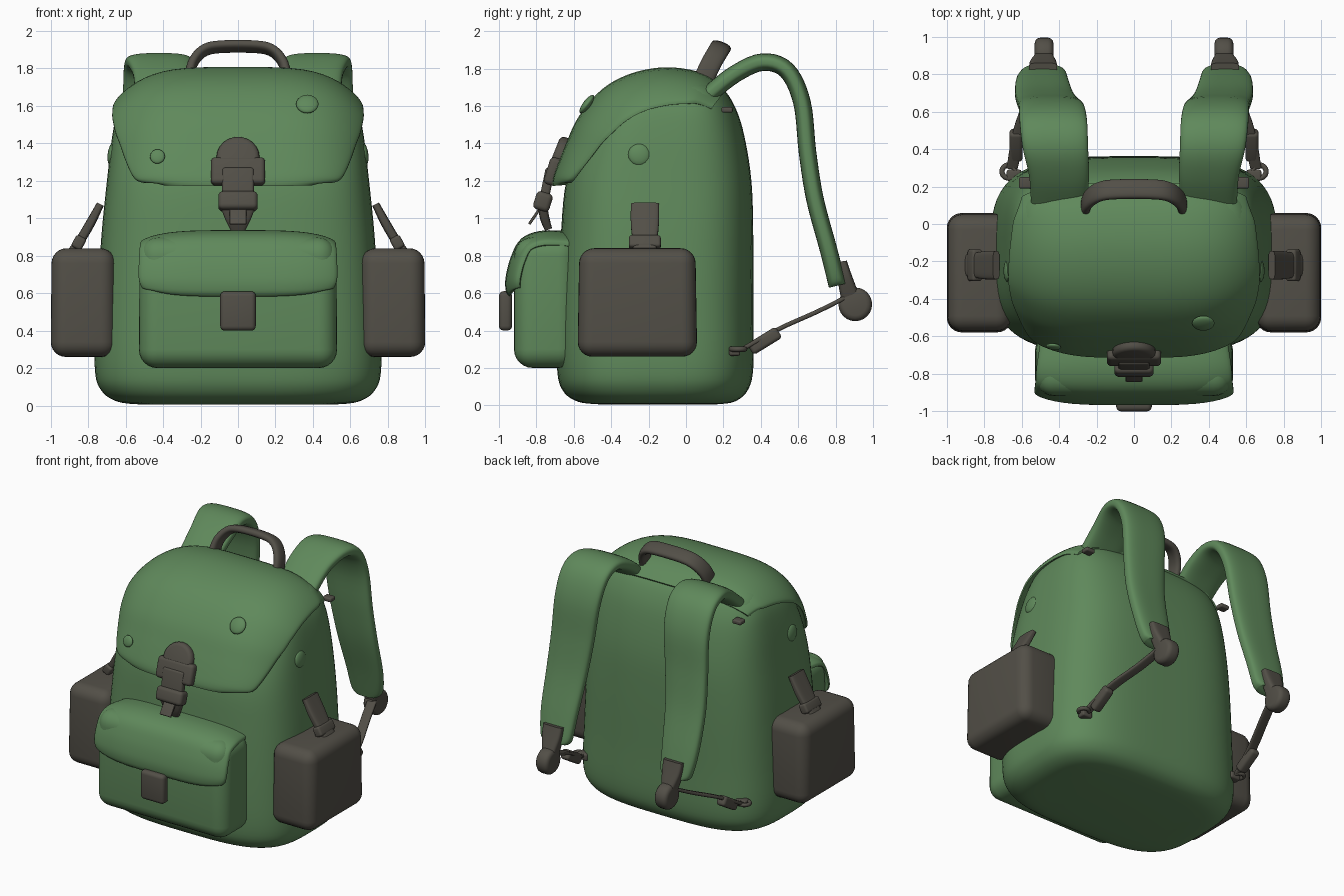
import bpy, bmesh, math
from mathutils import Vector, Matrix

old = bpy.data.objects.get("Cube")
if old:
    bpy.data.objects.remove(old, do_unlink=True)


def make_material(name, rgb):
    mat = bpy.data.materials.new(name)
    mat.use_nodes = True
    mat.diffuse_color = (*rgb, 1)
    mat.node_tree.nodes["Principled BSDF"].inputs["Base Color"].default_value = (*rgb, 1)
    return mat


GREEN = make_material("green canvas", (0.115, 0.25, 0.105))
DARK = make_material("dark trim", (0.085, 0.078, 0.063))
X, Y, Z = Vector((1, 0, 0)), Vector((0, 1, 0)), Vector((0, 0, 1))


def finish(bm, name, mat):
    bmesh.ops.recalc_face_normals(bm, faces=bm.faces)
    mesh = bpy.data.meshes.new(name)
    bm.to_mesh(mesh)
    bm.free()
    mesh.materials.append(mat)
    obj = bpy.data.objects.new(name, mesh)
    bpy.context.collection.objects.link(obj)
    bpy.ops.object.select_all(action="DESELECT")
    obj.select_set(True)
    bpy.context.view_layer.objects.active = obj
    bpy.ops.object.shade_smooth_by_angle(angle=math.radians(50))
    return obj


def smooth_rows(rows, steps):
    """Catmull-Rom interpolation of rows of numbers."""
    out = []
    last = len(rows) - 1
    for i in range(last):
        quad = [rows[max(0, min(last, i + k))] for k in (-1, 0, 1, 2)]
        for s in range(steps):
            t = s / steps
            out.append([b + t * (c - a + t * (2*a - 5*b + 4*c - d + t * (3*(b - c) + d - a))) / 2
                        for a, b, c, d in zip(*quad)])
    return out + [list(rows[-1])]


def sweep(name, mat, rows, axis=X, normal=None, power=4, sides=40, steps=5):
    """Rounded section along a path; rows are x, y, z, half width, half depth, edge droop."""
    rows = smooth_rows(rows, steps)
    path = [Vector(r[:3]) for r in rows]
    bm = bmesh.new()
    rings = []
    for i, row in enumerate(rows):
        tangent = path[min(i + 1, len(path) - 1)] - path[max(i - 1, 0)]
        across = normal or tangent.cross(axis).normalized()
        width, depth = row[3:5]
        droop = row[5] if len(row) > 5 else 0
        ring = []
        for k in range(sides):
            a = math.tau * (k + 0.5) / sides
            u, v = [math.copysign(abs(f(a)) ** (2 / power), f(a)) for f in (math.cos, math.sin)]
            ring.append(bm.verts.new(path[i] + axis * (u * width)
                                     + across * (v * depth - droop * abs(u) ** power)))
        rings.append(ring)
    for low, high in zip(rings, rings[1:]):
        for k in range(sides):
            n = (k + 1) % sides
            bm.faces.new((low[k], low[n], high[n], high[k]))
    bm.faces.new(rings[0])
    bm.faces.new(rings[-1])
    return finish(bm, name, mat)


def box(name, mat, center, size, bevel, tilt=0, axis="X", taper=1, segments=4):
    """Rounded box, optionally narrower at the top and tilted about one axis."""
    bm = bmesh.new()
    bmesh.ops.create_cube(bm, size=1)
    for v in bm.verts:
        f = taper if v.co.z > 0 else 1
        v.co = Vector((v.co.x * size[0] * f, v.co.y * size[1] * f, v.co.z * size[2]))
    bmesh.ops.bevel(bm, geom=bm.edges[:], offset=bevel, segments=segments,
                    profile=0.5, affect="EDGES", clamp_overlap=True)
    bm.transform(Matrix.Translation(center) @ Matrix.Rotation(tilt, 4, axis))
    return finish(bm, name, mat)


def disc(name, mat, center, radius, depth, facing):
    bm = bmesh.new()
    bmesh.ops.create_cone(bm, cap_ends=True, segments=24, radius1=radius, radius2=radius, depth=depth)
    rims = [e for e in bm.edges if abs(e.verts[0].co.z - e.verts[1].co.z) < depth / 2]
    bmesh.ops.bevel(bm, geom=rims, offset=depth * 0.3, segments=3, profile=0.5, affect="EDGES")
    bm.transform(Matrix.Translation(center) @ Vector(facing).to_track_quat("Z", "Y").to_matrix().to_4x4())
    return finish(bm, name, mat)


def snap(name, center, facing, radius=0.06):
    bm = bmesh.new()
    bmesh.ops.create_uvsphere(bm, u_segments=20, v_segments=10, radius=radius)
    bmesh.ops.scale(bm, vec=(1, 1, 0.35), verts=bm.verts)
    bm.transform(Matrix.Translation(center) @ Vector(facing).to_track_quat("Z", "Y").to_matrix().to_4x4())
    return finish(bm, name, GREEN)


def ring(name, center, radius, thickness, axis):
    bm = bmesh.new()
    center = Vector(center)
    side = axis.orthogonal().normalized()
    other = axis.cross(side)
    loops = []
    for i in range(20):
        a = math.tau * i / 20
        out = side * math.cos(a) + other * math.sin(a)
        loops.append([bm.verts.new(center + out * (radius + thickness * math.cos(b))
                                   + axis * (thickness * math.sin(b)))
                      for b in (math.tau * j / 8 for j in range(8))])
    for i in range(20):
        for j in range(8):
            p, q, n = loops[i], loops[(i + 1) % 20], (j + 1) % 8
            bm.faces.new((p[j], q[j], q[n], p[n]))
    return finish(bm, name, DARK)


# Main bag: height, half width, front, back
levels = [(0.005, 0.5, -0.46, 0.16), (0.02, 0.64, -0.58, 0.26), (0.08, 0.73, -0.66, 0.33),
          (0.2, 0.765, -0.69, 0.36), (0.5, 0.755, -0.69, 0.36), (0.9, 0.73, -0.67, 0.36),
          (1.2, 0.7, -0.64, 0.35), (1.45, 0.67, -0.55, 0.31), (1.6, 0.635, -0.45, 0.26),
          (1.7, 0.57, -0.33, 0.19), (1.76, 0.42, -0.2, 0.08)]
sweep("main_bag", GREEN, [(0, (f + b) / 2, z, w, (b - f) / 2) for z, w, f, b in levels],
      normal=Y, power=3.4, sides=72)

# Top flap draped over the bag: y, z, half width, droop
drape = [(0.2, 1.67, 0.6, 0.1), (0.08, 1.75, 0.64, 0.14), (-0.1, 1.78, 0.66, 0.17),
         (-0.28, 1.75, 0.67, 0.18), (-0.43, 1.67, 0.67, 0.18), (-0.55, 1.53, 0.65, 0.16),
         (-0.62, 1.38, 0.61, 0.12), (-0.67, 1.25, 0.56, 0.08), (-0.685, 1.2, 0.5, 0.06),
         (-0.685, 1.175, 0.4, 0.03)]
sweep("top_flap", GREEN, [(0, y, z, w, 0.028, d) for y, z, w, d in drape], sides=56)

# Front pocket and its flap
box("front_pocket", GREEN, (0, -0.75, 0.55), (1.06, 0.34, 0.7), 0.1, taper=0.99, segments=6)
cover = [(-0.62, 0.9, 0.5), (-0.76, 0.905, 0.52), (-0.86, 0.87, 0.525), (-0.91, 0.78, 0.53),
         (-0.935, 0.68, 0.53), (-0.935, 0.62, 0.51), (-0.925, 0.605, 0.48)]
sweep("front_pocket_flap", GREEN, [(0, y, z, w, 0.03, 0.04) for y, z, w in cover])
box("front_pocket_tab", DARK, (0, -0.965, 0.505), (0.19, 0.07, 0.21), 0.025)

# Main buckle
disc("buckle_round_tab", DARK, (0, -0.67, 1.32), 0.115, 0.09, (0, -1, 0.4))
box("buckle_plate", DARK, (0, -0.71, 1.25), (0.29, 0.07, 0.15), 0.025, -0.3)
box("buckle_strap", DARK, (0, -0.745, 1.17), (0.17, 0.05, 0.2), 0.015, -0.2)
box("buckle_body", DARK, (0, -0.765, 1.09), (0.21, 0.09, 0.1), 0.025, -0.3)
sweep("buckle_tip", DARK, [(0, -0.77, 1.08, 0.1, 0.025), (0, -0.755, 1.0, 0.07, 0.025),
                           (0, -0.735, 0.94, 0.04, 0.02)])
box("buckle_prong", DARK, (0, -0.81, 1.01), (0.09, 0.015, 0.1), 0.005, -0.6)

# Carry handle
arch = [(-0.26, 0.09, 1.73), (-0.245, 0.13, 1.82), (-0.19, 0.17, 1.89), (-0.1, 0.185, 1.915),
        (0.1, 0.185, 1.915), (0.19, 0.17, 1.89), (0.245, 0.13, 1.82), (0.26, 0.09, 1.73)]
sweep("carry_handle", DARK, [(*p, 0.055, 0.026) for p in arch],
      axis=Vector((0, 0.93, -0.36)).normalized(), power=2.6, sides=20)

# Small snaps on the flap
snap("flap_upper_snap", (0.37, -0.53, 1.61), (0, -0.8, 0.6))
snap("flap_lower_snap", (-0.43, -0.655, 1.33), (-0.1, -1, 0.3), 0.04)

# Parts repeated on both sides
for side, label in ((1, "left"), (-1, "right")):
    # Side pocket with its closing strap
    box(label + "_side_pocket", DARK, (side * 0.825, -0.26, 0.55), (0.35, 0.64, 0.58), 0.08,
        taper=0.97, segments=6)
    sweep(label + "_side_pocket_strap", DARK,
          [(side * 0.9, -0.22, 0.8, 0.06, 0.025), (side * 0.85, -0.22, 0.87, 0.065, 0.025),
           (side * 0.79, -0.22, 0.97, 0.075, 0.025), (side * 0.735, -0.22, 1.075, 0.075, 0.02)], axis=Y)
    box(label + "_side_pocket_clip", DARK, (side * 0.85, -0.22, 0.87), (0.06, 0.17, 0.07), 0.015,
        -side * 0.5, "Y")
    snap(label + "_side_snap", (side * 0.675, -0.25, 1.34), (side, 0, 0.1))
    box(label + "_side_loop", DARK, (side * 0.58, 0.22, 1.58), (0.07, 0.06, 0.03), 0.01)

    # Padded shoulder strap: x, y, z, half width
    pad = [(0.4, 0.12, 1.66, 0.15), (0.4, 0.26, 1.77, 0.16), (0.42, 0.41, 1.835, 0.175),
           (0.43, 0.54, 1.79, 0.18), (0.44, 0.62, 1.62, 0.175), (0.46, 0.65, 1.35, 0.165),
           (0.48, 0.69, 1.1, 0.155), (0.49, 0.76, 0.84, 0.14), (0.485, 0.8, 0.68, 0.12),
           (0.485, 0.81, 0.64, 0.09)]
    sweep(label + "_shoulder_strap", GREEN, [(side * x, y, z, w, 0.047) for x, y, z, w in pad], power=3)

    # Strap end fitting
    sweep(label + "_strap_end", DARK,
          [(side * 0.485, 0.835, 0.77, 0.075, 0.025), (side * 0.485, 0.85, 0.68, 0.07, 0.04),
           (side * 0.48, 0.88, 0.57, 0.045, 0.05)])
    disc(label + "_strap_eyelet", DARK, (side * 0.48, 0.905, 0.54), 0.09, 0.1, (1, 0, 0))

    # Adjusting webbing, slider and anchor ring
    sweep(label + "_webbing", DARK,
          [(side * 0.49, 0.86, 0.58, 0.035, 0.012), (side * 0.54, 0.7, 0.5, 0.035, 0.012),
           (side * 0.61, 0.5, 0.41, 0.035, 0.012), (side * 0.65, 0.3, 0.3, 0.03, 0.012)], sides=16)
    box(label + "_webbing_slider", DARK, (side * 0.63, 0.42, 0.345), (0.07, 0.18, 0.07), 0.02, 0.55)
    ring(label + "_anchor_ring", (side * 0.67, 0.28, 0.3), 0.035, 0.014, Z)
    box(label + "_anchor_tab", DARK, (side * 0.64, 0.26, 0.29), (0.08, 0.06, 0.05), 0.012)
